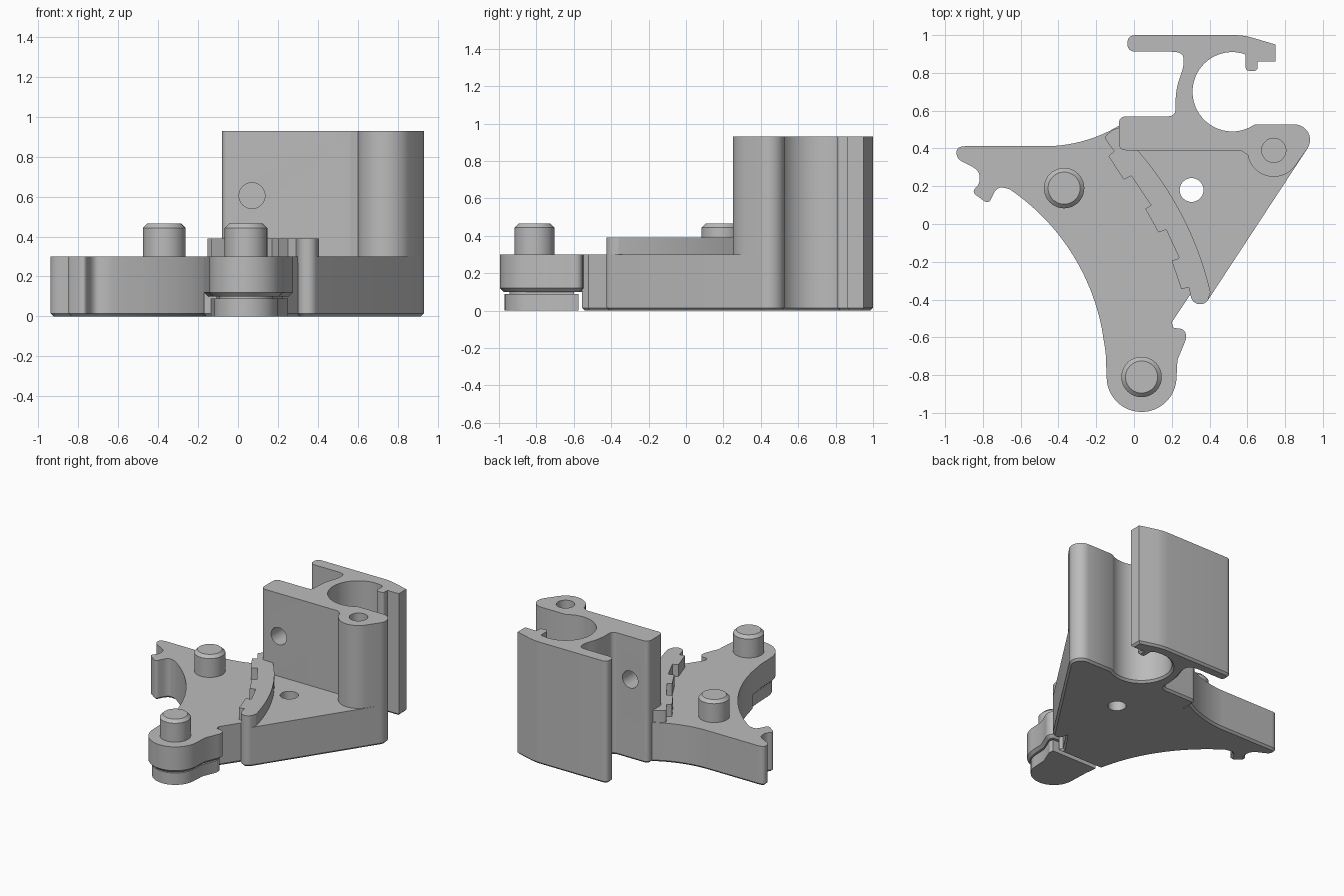
import bpy, bmesh
from math import radians, cos, sin, atan2, pi
from mathutils import Vector

cube = bpy.data.objects.get("Cube")
if cube:
    bpy.data.objects.remove(cube, do_unlink=True)

grey = bpy.data.materials.new("plain grey")
grey.use_nodes = True
COLOUR = (0.5, 0.5, 0.5, 1)
grey.diffuse_color = COLOUR
grey.node_tree.nodes["Principled BSDF"].inputs["Base Color"].default_value = COLOUR


def arc(cx, cy, r, a0, a1, n=24):
    """Arc points between two angles in degrees."""
    angles = [radians(a0 + (a1 - a0) * i / n) for i in range(n + 1)]
    return [(cx + r * cos(a), cy + r * sin(a)) for a in angles]


def arc3(p, q, s, n=24):
    """Arc from p to s passing near q."""
    (ax, ay), (bx, by), (cx, cy) = p, q, s
    d = 2 * (ax * (by - cy) + bx * (cy - ay) + cx * (ay - by))
    a2, b2, c2 = ax * ax + ay * ay, bx * bx + by * by, cx * cx + cy * cy
    ux = (a2 * (by - cy) + b2 * (cy - ay) + c2 * (ay - by)) / d
    uy = (a2 * (cx - bx) + b2 * (ax - cx) + c2 * (bx - ax)) / d
    r = ((ax - ux) ** 2 + (ay - uy) ** 2) ** 0.5
    t0, t1 = atan2(ay - uy, ax - ux), atan2(cy - uy, cx - ux)
    sweep = (t1 - t0 + pi) % (2 * pi) - pi
    return arc(ux, uy, r, t0 * 180 / pi, (t0 + sweep) * 180 / pi, n)


def rounded(points, n=6):
    """Round every corner that carries a third value, its radius."""
    out = []
    for i, p in enumerate(points):
        here = Vector(p[:2])
        if len(p) < 3:
            out.append(here)
            continue
        back = Vector(points[i - 1][:2]) - here
        ahead = Vector(points[(i + 1) % len(points)][:2]) - here
        a = here + back.normalized() * min(p[2], back.length * 0.48)
        b = here + ahead.normalized() * min(p[2], ahead.length * 0.48)
        for k in range(n + 1):
            t = k / n
            out.append(a * (1 - t) ** 2 + here * 2 * t * (1 - t) + b * t * t)
    return out


def inset(pts, d):
    """Move a counter-clockwise outline inwards."""
    out = []
    for i, p in enumerate(pts):
        u = (p - pts[i - 1]).normalized()
        v = (pts[(i + 1) % len(pts)] - p).normalized()
        m = Vector((-u.y - v.y, u.x + v.x)).normalized()
        out.append(p + m * d / max(0.5, m.dot(Vector((-u.y, u.x)))))
    return out


def prism(name, outline, z0, z1, low=0.0, high=0.0):
    """Extrude an outline, with optional chamfers below and above."""
    pts = rounded(outline)
    rings = [(pts, z0 + low), (pts, z1 - high)]
    if low:
        rings.insert(0, (inset(pts, low), z0))
    if high:
        rings.append((inset(pts, high), z1))
    bm = bmesh.new()
    loops = [[bm.verts.new((p.x, p.y, z)) for p in ring] for ring, z in rings]
    bm.faces.new(loops[0][::-1])
    bm.faces.new(loops[-1])
    n = len(pts)
    for a, b in zip(loops, loops[1:]):
        for i in range(n):
            j = (i + 1) % n
            bm.faces.new((a[i], a[j], b[j], b[i]))
    bmesh.ops.recalc_face_normals(bm, faces=bm.faces)
    mesh = bpy.data.meshes.new(name)
    bm.to_mesh(mesh)
    bm.free()
    ob = bpy.data.objects.new(name, mesh)
    bpy.context.collection.objects.link(ob)
    mesh.materials.append(grey)
    return ob


def activate(ob):
    bpy.ops.object.select_all(action='DESELECT')
    ob.select_set(True)
    bpy.context.view_layer.objects.active = ob


def drill(ob, location, r, depth, tilt=0):
    """Cut a round hole."""
    bpy.ops.mesh.primitive_cylinder_add(vertices=40, radius=r, depth=depth,
                                        location=location, rotation=(tilt, 0, 0))
    cutter = bpy.context.object
    cutter.hide_render = True
    mod = ob.modifiers.new("hole", 'BOOLEAN')
    mod.operation, mod.solver, mod.object = 'DIFFERENCE', 'EXACT', cutter
    activate(ob)
    bpy.ops.object.modifier_apply(modifier=mod.name)
    bpy.data.objects.remove(cutter, do_unlink=True)


# Base plate with hooked side arm
body = prism("base_plate", [
    (-0.17, -0.555), (0.21, -0.555), (0.2, -0.52), (0.3, -0.37)]
    + arc(0.35, -0.375, 0.05, 200, 327, 10)
    + [(0.915, 0.395), (0.85, 0.46), (-0.06, 0.46), (-0.06, 0.53)]
    + arc3((-0.08, 0.52), (-0.25, 0.445), (-0.45, 0.412))
    + [(-0.94, 0.412, 0.05), (-0.94, 0.345, 0.04), (-0.82, 0.285, 0.04),
       (-0.815, 0.215, 0.03), (-0.86, 0.17, 0.03), (-0.77, 0.105, 0.03),
       (-0.725, 0.2, 0.05)]
    + arc3((-0.66, 0.185), (-0.32, -0.17), (-0.17, -0.555))[:-1],
    0, 0.3, low=0.015)
drill(body, (0.305, 0.18, 0.15), 0.063, 0.6)

# Upright block with open round clip and outer wall
tower = prism("clip_tower", [(-0.08, 0.39, 0.04), (0.565, 0.39)]
    + arc(0.74, 0.39, 0.14, 190, 327)
    + arc(0.85, 0.445, 0.082, -33, 90, 12)
    + [(0.64, 0.527)]
    + arc(0.52, 0.7, 0.21, -65, -288, 48)
    + [(0.59, 0.895), (0.59, 0.81, 0.025), (0.655, 0.81, 0.025),
       (0.655, 0.86), (0.75, 0.86), (0.75, 0.95), (0.58, 1.0, 0.05),
       (-0.035, 1.0, 0.045), (-0.035, 0.912, 0.045), (0.26, 0.912, 0.06),
       (0.265, 0.84, 0.04), (0.22, 0.71, 0.08), (0.22, 0.57, 0.04),
       (-0.08, 0.57, 0.04)],
    0, 0.93, low=0.015)
drill(tower, (0.74, 0.39, 0.75), 0.064, 0.5)
drill(tower, (0.07, 0.48, 0.605), 0.065, 0.4, radians(90))

# Curved toothed rail on the plate
rail = prism("toothed_rail", [
    (-0.05, 0.52), (-0.11, 0.5), (-0.16, 0.46, 0.02), (-0.105, 0.385),
    (-0.135, 0.36), (-0.055, 0.235), (-0.015, 0.255), (0.09, 0.1),
    (0.06, 0.08), (0.13, -0.045), (0.17, -0.03), (0.24, -0.18),
    (0.2, -0.195), (0.25, -0.345), (0.29, -0.335)]
    + arc(0.35, -0.375, 0.05, 200, 327, 10)
    + arc3((0.405, -0.36), (0.25, 0.055), (0.02, 0.39)) + [(0, 0.48)],
    0.27, 0.39)

# Front arm, its undercut foot and the neck joining them
arm = prism("front_arm", arc(0.04, -0.81, 0.185, 180, 355)
    + [(0.23, -0.72), (0.28, -0.6, 0.03), (0.265, -0.555, 0.03),
       (0.2, -0.55, 0.02), (0.2, -0.5), (-0.175, -0.5), (-0.17, -0.555),
       (-0.15, -0.68)],
    0.1, 0.3, low=0.02)
foot_shape = arc(0.04, -0.81, 0.16, 180, 355) + [
    (0.205, -0.72), (0.25, -0.61), (0.245, -0.575), (-0.135, -0.575), (-0.125, -0.68)]
foot = prism("foot", foot_shape, 0, 0.09)
neck = prism("foot_neck", [tuple(p) for p in inset(rounded(foot_shape), 0.025)], 0.05, 0.15)

# Chamfered pins
pins = [prism(name, arc(x, y, 0.107, 0, 351, 39), 0.28, 0.465, high=0.022)
        for name, x, y in (("left_pin", -0.37, 0.19), ("front_pin", 0.04, -0.81))]

for ob in [body, tower, rail, arm, foot, neck] + pins:
    activate(ob)
    bpy.ops.object.shade_smooth_by_angle(angle=radians(30))
